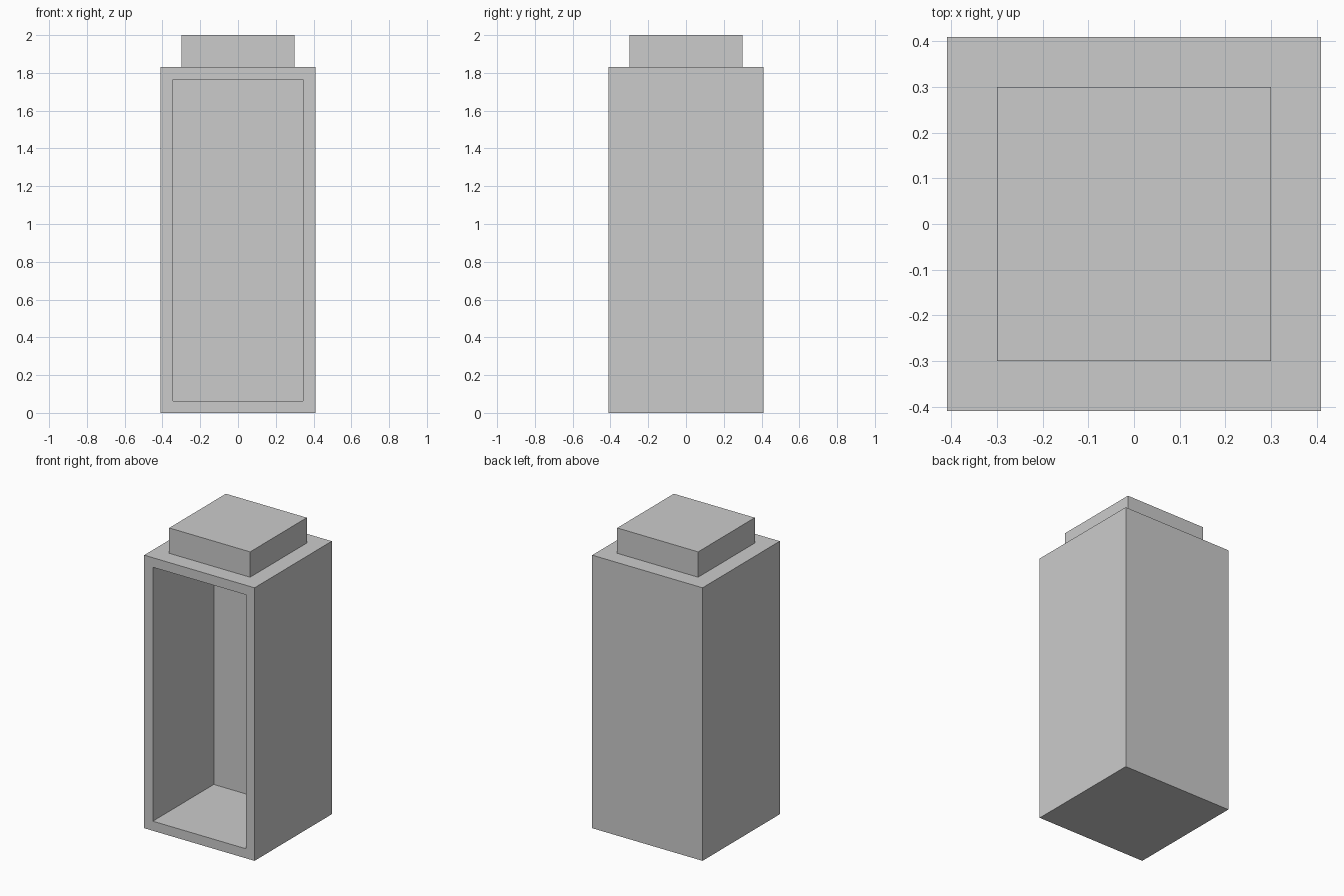
import bpy, bmesh
from mathutils import Matrix, Vector

if "Cube" in bpy.data.objects:
    bpy.data.objects.remove(bpy.data.objects["Cube"])

WIDTH, BODY_H, TOTAL_H = 0.818, 1.83, 2.0


def face_towards(bm, direction):
    """Face lying furthest along the given direction."""
    d = Vector(direction)
    return max(bm.faces, key=lambda f: (f.normal.dot(d) > 0.9, f.calc_center_median().dot(d)))


def inset_and_push(bm, direction, inset, distance):
    """Inset one side and move the inner face along its direction."""
    face = face_towards(bm, direction)
    bmesh.ops.inset_region(bm, faces=[face], thickness=inset, use_even_offset=True)
    result = bmesh.ops.extrude_discrete_faces(bm, faces=[face])
    bmesh.ops.translate(bm, verts=result["faces"][0].verts, vec=Vector(direction) * distance)


# Tall square body
bm = bmesh.new()
bmesh.ops.create_cube(bm, size=1, matrix=Matrix.Translation((0, 0, BODY_H / 2))
                      @ Matrix.Diagonal((WIDTH, WIDTH, BODY_H, 1)))
bm.normal_update()

# Recessed front opening
inset_and_push(bm, (0, -1, 0), 0.064, -0.645)
bm.normal_update()

# Raised square cap
inset_and_push(bm, (0, 0, 1), WIDTH / 2 - 0.30, TOTAL_H - BODY_H)
bmesh.ops.recalc_face_normals(bm, faces=bm.faces)

mesh = bpy.data.meshes.new("hollow_case")
bm.to_mesh(mesh)
bm.free()
bpy.context.collection.objects.link(bpy.data.objects.new("hollow_case", mesh))
